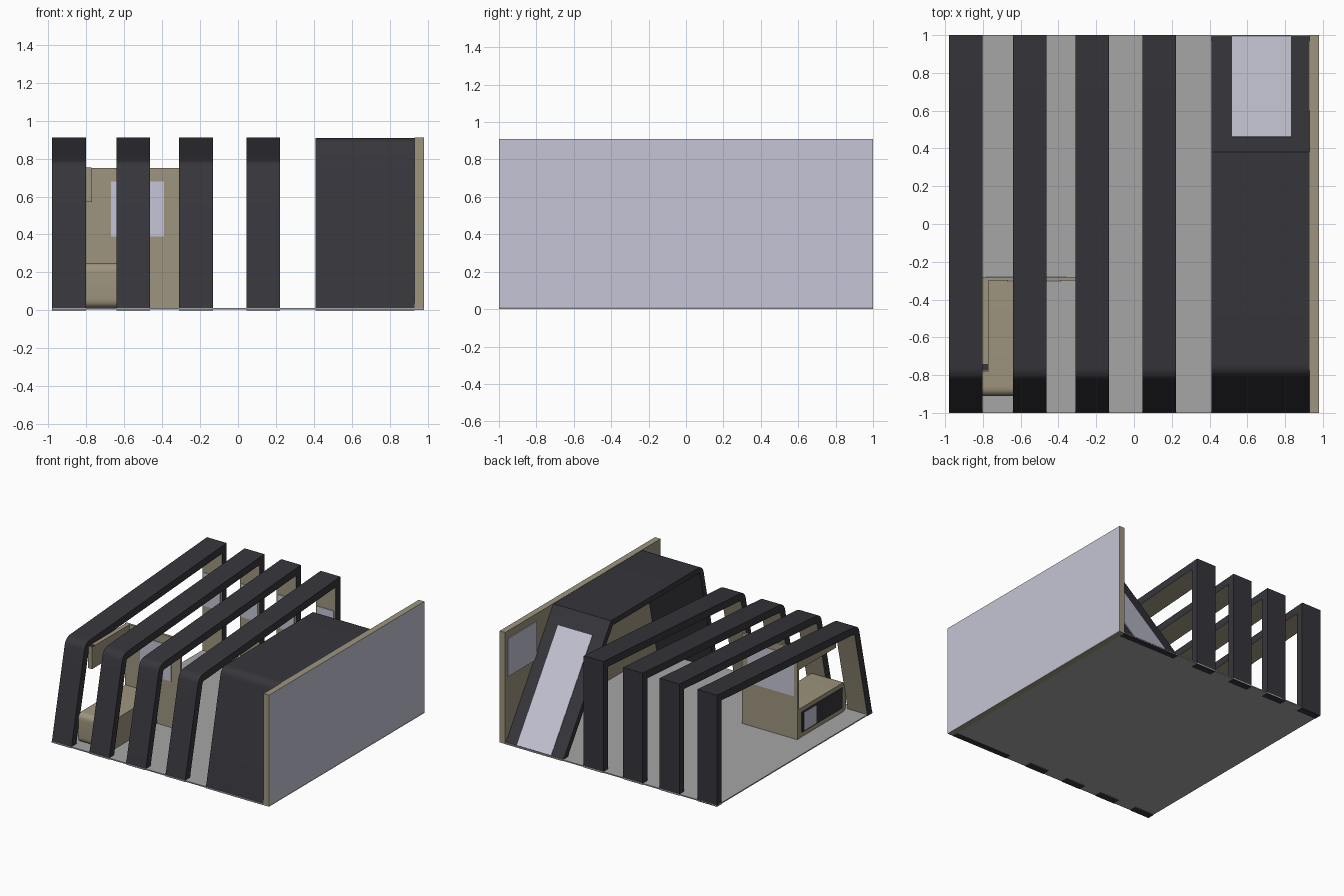
import bpy, bmesh, math
from mathutils import Vector

if "Cube" in bpy.data.objects:
    bpy.data.objects.remove(bpy.data.objects["Cube"])


def material(name, rgb):
    m = bpy.data.materials.new(name)
    m.diffuse_color = (*rgb, 1)
    m.use_nodes = True
    m.node_tree.nodes["Principled BSDF"].inputs["Base Color"].default_value = m.diffuse_color
    return m


CHARCOAL = material("charcoal", (0.036, 0.036, 0.044))
BEIGE = material("warm beige", (0.34, 0.30, 0.21))
LAVENDER = material("pale lavender", (0.56, 0.56, 0.67))
GREY = material("floor grey", (0.38, 0.38, 0.38))


def finish(bm, name, mats, smooth=False):
    bmesh.ops.recalc_face_normals(bm, faces=bm.faces)
    me = bpy.data.meshes.new(name)
    bm.to_mesh(me)
    bm.free()
    ob = bpy.data.objects.new(name, me)
    bpy.context.collection.objects.link(ob)
    for m in mats:
        me.materials.append(m)
    if smooth:
        bpy.ops.object.select_all(action='DESELECT')
        ob.select_set(True)
        bpy.context.view_layer.objects.active = ob
        bpy.ops.object.shade_smooth_by_angle(angle=math.radians(35))
    return ob


def box(name, mat, x, y, z):
    bm = bmesh.new()
    bmesh.ops.create_cube(bm, size=1)
    for v in bm.verts:
        v.co = [a + (b - a) * (c + 0.5) for (a, b), c in zip((x, y, z), v.co)]
    return finish(bm, name, [mat])


def fillet(pts, corner, r, n=6):
    """Replace one corner of a (y, z) path by a smooth curve."""
    a, p, b = (Vector(pts[(corner + k) % len(pts)]) for k in (-1, 0, 1))
    s, e = p + (a - p).normalized() * r, p + (b - p).normalized() * r
    arc = [s * (1 - t) ** 2 + p * 2 * t * (1 - t) + e * t * t for t in (i / n for i in range(n + 1))]
    return list(pts[:corner]) + [tuple(q) for q in arc] + list(pts[corner + 1:])


def inset(path, t):
    """Offset an open path inward, with both ends kept on the ground."""
    p = [Vector(q) for q in path]
    dirs = [(b - a).normalized() for a, b in zip(p, p[1:])]
    nor = [Vector((d.y, -d.x)) for d in dirs]
    out = []
    for i, q in enumerate(p):
        if 0 < i < len(p) - 1:
            m = (nor[i - 1] + nor[i]).normalized()
            out.append(q + m * t / m.dot(nor[i]))
        else:
            k = 0 if i == 0 else -1
            o = q + nor[k] * t
            out.append(o - dirs[k] * (o.y / dirs[k].y))
    return out


def arch(name, path, x0, x1, t, mats):
    """Bent band of thickness t; its inner faces take the second material."""
    inner = inset(path, t)
    bm = bmesh.new()
    rings = [[bm.verts.new((x, y, z)) for x, (y, z) in
              ((x0, o), (x1, o), (x1, i), (x0, i))] for o, i in zip(path, inner)]
    for a, b in zip(rings, rings[1:]):
        for k in range(4):
            f = bm.faces.new((a[k], a[(k + 1) % 4], b[(k + 1) % 4], b[k]))
            f.material_index = 1 if k == 2 else 0
    bm.faces.new(rings[0])
    bm.faces.new(rings[-1])
    return finish(bm, name, mats, True)


# Floor
box("floor", GREY, (-0.98, 0.98), (-1, 1), (0.003, 0.012))

# Four open arches, with a plate on the inside of each back leg
frame_path = fillet([(-1, 0), (-0.82, 0.787), (1, 0.91), (1, 0)], 1, 0.06)
for n, x in enumerate((-0.98, -0.64, -0.31, 0.045), 1):
    arch(f"arch_{n}", frame_path, x, x + 0.177, 0.06, [CHARCOAL, BEIGE])
    box(f"arch_plate_{n}", LAVENDER, (x + 0.015, x + 0.162), (0.934, 0.941), (0.38, 0.65))

# Wide closed cabin band with sloping back and its plate
cabin_path = fillet([(-1, 0), (-0.80, 0.908), (0.38, 0.908), (1, 0)], 1, 0.06)
arch("cabin_shell", cabin_path, 0.41, 0.93, 0.045, [CHARCOAL, CHARCOAL])
slope = Vector((0.62, -0.908))
out = Vector((0.908, 0.62)).normalized() * 0.004
bm = bmesh.new()
lo, hi = (Vector((0.38, 0.908)) + slope * k for k in (0.985, 0.13))
rows = [lo, hi, hi + out, lo + out]
left, right = ([bm.verts.new((x, *r)) for r in rows] for x in (0.52, 0.83))
for k in range(4):
    j = (k + 1) % 4
    bm.faces.new((left[k], left[j], right[j], right[k]))
bm.faces.new(left)
bm.faces.new(right)
finish(bm, "cabin_back_plate", [LAVENDER])

# Right side wall: beige body, lavender outer face
wall = box("side_wall", BEIGE, (0.93, 0.98), (-1, 1), (0.001, 0.91))
wall.data.materials.append(LAVENDER)
for f in wall.data.polygons:
    f.material_index = 1 if f.normal.x > 0.9 else 0
box("side_wall_plate", LAVENDER, (0.924, 0.931), (0.60, 0.97), (0.54, 0.85))

# Partition wall with posters and a header beam running forward
box("partition", BEIGE, (-0.81, -0.31), (-0.30, -0.28), (0.012, 0.75))
box("partition_front_poster", LAVENDER, (-0.67, -0.39), (-0.306, -0.299), (0.39, 0.68))
box("partition_back_poster", LAVENDER, (-0.78, -0.36), (-0.281, -0.275), (0.36, 0.69))
box("header_beam", BEIGE, (-0.805, -0.77), (-0.78, -0.30), (0.57, 0.75))
box("header_cap", CHARCOAL, (-0.803, -0.772), (-0.775, -0.74), (0.748, 0.753))

# Counter with rounded front, and a dark niche plate on its outer side
prof = [(-0.91, 0.012), (-0.91, 0.25), (-0.30, 0.25), (-0.30, 0.012)]
prof = fillet(fillet(prof, 1, 0.05), 0, 0.05)
bm = bmesh.new()
face = bm.faces.new([bm.verts.new((-0.805, *p)) for p in prof])
ext = bmesh.ops.extrude_face_region(bm, geom=[face], use_keep_orig=True)
for v in ext["geom"]:
    if isinstance(v, bmesh.types.BMVert):
        v.co.x = -0.52
finish(bm, "counter", [BEIGE], True)
box("counter_niche", CHARCOAL, (-0.811, -0.804), (-0.86, -0.34), (0.05, 0.215))
box("counter_niche_plate", LAVENDER, (-0.815, -0.810), (-0.52, -0.36), (0.06, 0.205))
